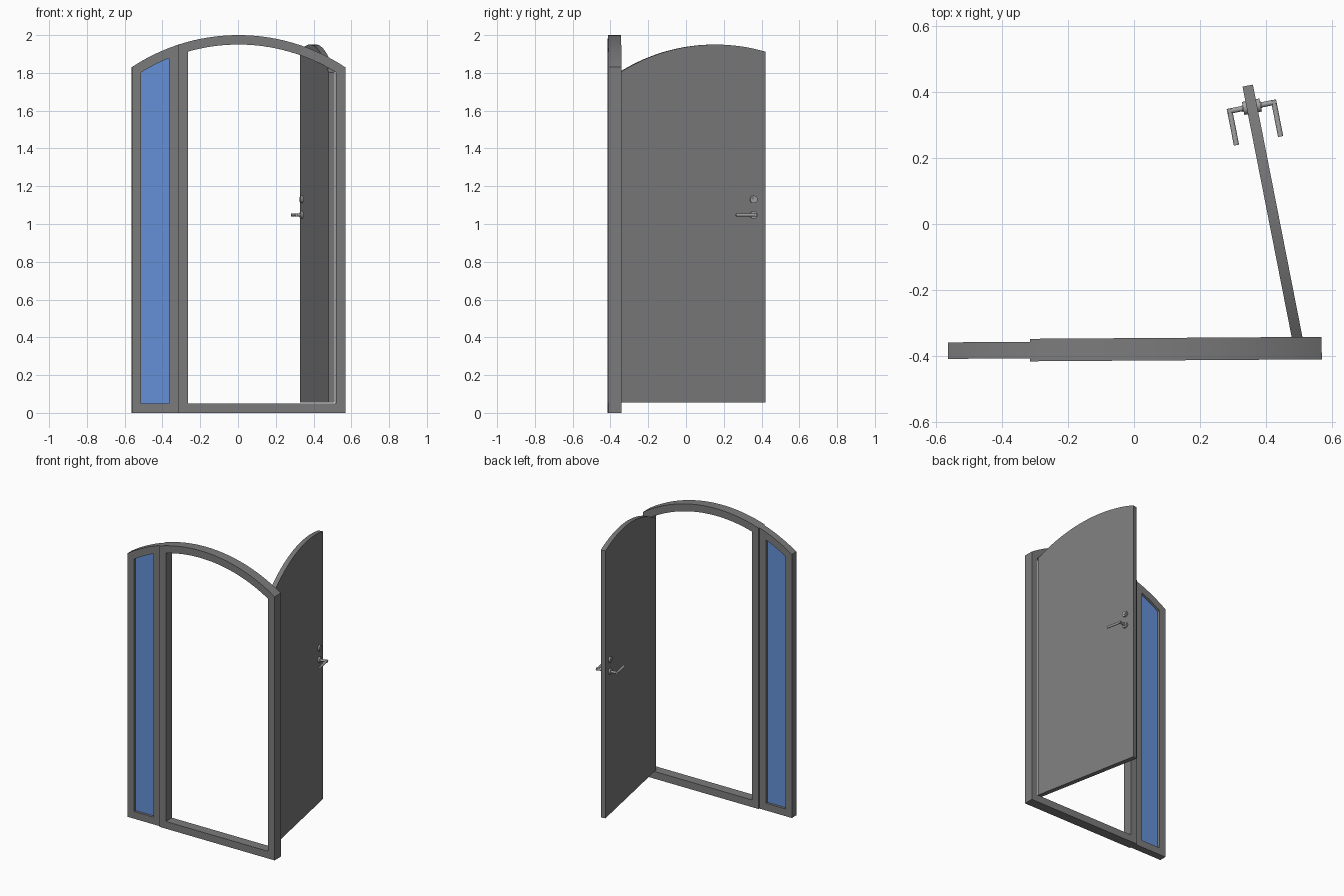
import bpy, bmesh, math
from mathutils import Matrix, Vector

cube = bpy.data.objects.get("Cube")
if cube:
    bpy.data.objects.remove(cube, do_unlink=True)

ARCH_Z, OUTER_R, BORDER = 0.976, 1.024, 0.05
INNER_R = OUTER_R - BORDER
STEPS = 40


def material(name, color):
    mat = bpy.data.materials.new(name)
    mat.use_nodes = True
    mat.diffuse_color = (*color, 1)
    mat.node_tree.nodes["Principled BSDF"].inputs["Base Color"].default_value = (*color, 1)
    return mat


grey = material("grey paint", (0.2, 0.2, 0.2))
blue = material("blue glass", (0.13, 0.28, 0.68))
metal = material("light metal", (0.36, 0.36, 0.36))


def finish(name, bm, mat, matrix):
    bmesh.ops.recalc_face_normals(bm, faces=bm.faces)
    mesh = bpy.data.meshes.new(name)
    bm.to_mesh(mesh)
    bm.free()
    mesh.materials.append(mat)
    obj = bpy.data.objects.new(name, mesh)
    bpy.context.collection.objects.link(obj)
    obj.matrix_world = matrix
    bpy.ops.object.select_all(action='DESELECT')
    obj.select_set(True)
    bpy.context.view_layer.objects.active = obj
    bpy.ops.object.shade_smooth_by_angle(angle=math.radians(30))
    return obj


def outline(x0, x1, z0, radius):
    """Straight sides and base under a slice of the shared arch."""
    xs = [x0 + (x1 - x0) * i / STEPS for i in range(STEPS + 1)]
    top = [(x, ARCH_Z + math.sqrt(radius ** 2 - x ** 2)) for x in xs]
    return [(x0, z0)] + top + [(x1, z0)]


def ring(bm, points, y):
    return [bm.verts.new((x, y, z)) for x, z in points]


def bridge(bm, a, b):
    for i in range(len(a)):
        j = (i + 1) % len(a)
        bm.faces.new((a[i], a[j], b[j], b[i]))


def arched_panel(name, x0, x1, z0, depth, mat, matrix):
    bm = bmesh.new()
    points = outline(x0, x1, z0, INNER_R)
    front, back = ring(bm, points, -depth / 2), ring(bm, points, depth / 2)
    bridge(bm, front, back)
    bm.faces.new(front)
    bm.faces.new(back)
    return finish(name, bm, mat, matrix)


def arched_frame(name, x0, x1, depth, matrix):
    bm = bmesh.new()
    outer = outline(x0, x1, 0, OUTER_R)
    inner = outline(x0 + BORDER, x1 - BORDER, BORDER, INNER_R)
    loops = [ring(bm, p, y) for p, y in ((outer, -depth / 2), (outer, depth / 2),
                                         (inner, depth / 2), (inner, -depth / 2))]
    for i in range(4):
        bridge(bm, loops[i], loops[(i + 1) % 4])
    return finish(name, bm, grey, matrix)


def rod(name, start, end, radius, matrix):
    start, end = Vector(start), Vector(end)
    axis = end - start
    bm = bmesh.new()
    bmesh.ops.create_cone(bm, cap_ends=True, segments=24, radius1=radius,
                          radius2=radius, depth=axis.length)
    place = Matrix.Translation((start + end) / 2) @ axis.to_track_quat('Z', 'Y').to_matrix().to_4x4()
    bm.transform(place)
    return finish(name, bm, metal, matrix)


# Fixed frames and side window
wall = Matrix.Rotation(0.0068, 4, 'Z') @ Matrix.Translation((0, -0.379, 0))
arched_frame("side_window_frame", -0.565, -0.317, 0.05, wall)
arched_panel("side_window_glass", -0.517, -0.365, 0.048, 0.016, blue, wall)
arched_frame("door_frame", -0.317, 0.565, 0.068, wall)

# Open door leaf, swung about its hinge edge
HINGE_X, HALF = 0.515, 0.016
swing = (Matrix.Translation((0.495, -0.352, 0)) @ Matrix.Rotation(math.radians(-78.9), 4, 'Z')
         @ Matrix.Translation((-HINGE_X, 0, 0)))
arched_panel("door_leaf", -0.27, HINGE_X, 0.055, 2 * HALF, grey, swing)

# Lever handle and lock on both faces
LOCK_X, LEVER_Z, LOCK_Z, REACH = -0.205, 1.048, 1.13, 0.068
for side, label in ((1, "outer"), (-1, "inner")):
    def at(x, out, z):
        return (LOCK_X + x, side * out, z)
    rod(label + "_handle_rose", at(0, HALF - 0.002, LEVER_Z), at(0, HALF + 0.011, LEVER_Z), 0.02, swing)
    rod(label + "_handle_shaft", at(0, HALF, LEVER_Z), at(0, REACH + 0.008, LEVER_Z), 0.008, swing)
    rod(label + "_handle_lever", at(-0.008, REACH, LEVER_Z), at(0.105, REACH, LEVER_Z), 0.008, swing)
    rod(label + "_lock_rose", at(0, HALF - 0.002, LOCK_Z), at(0, HALF + 0.011, LOCK_Z), 0.02, swing)
    rod(label + "_lock_cylinder", at(0, HALF, LOCK_Z), at(0, HALF + 0.014, LOCK_Z), 0.01, swing)
